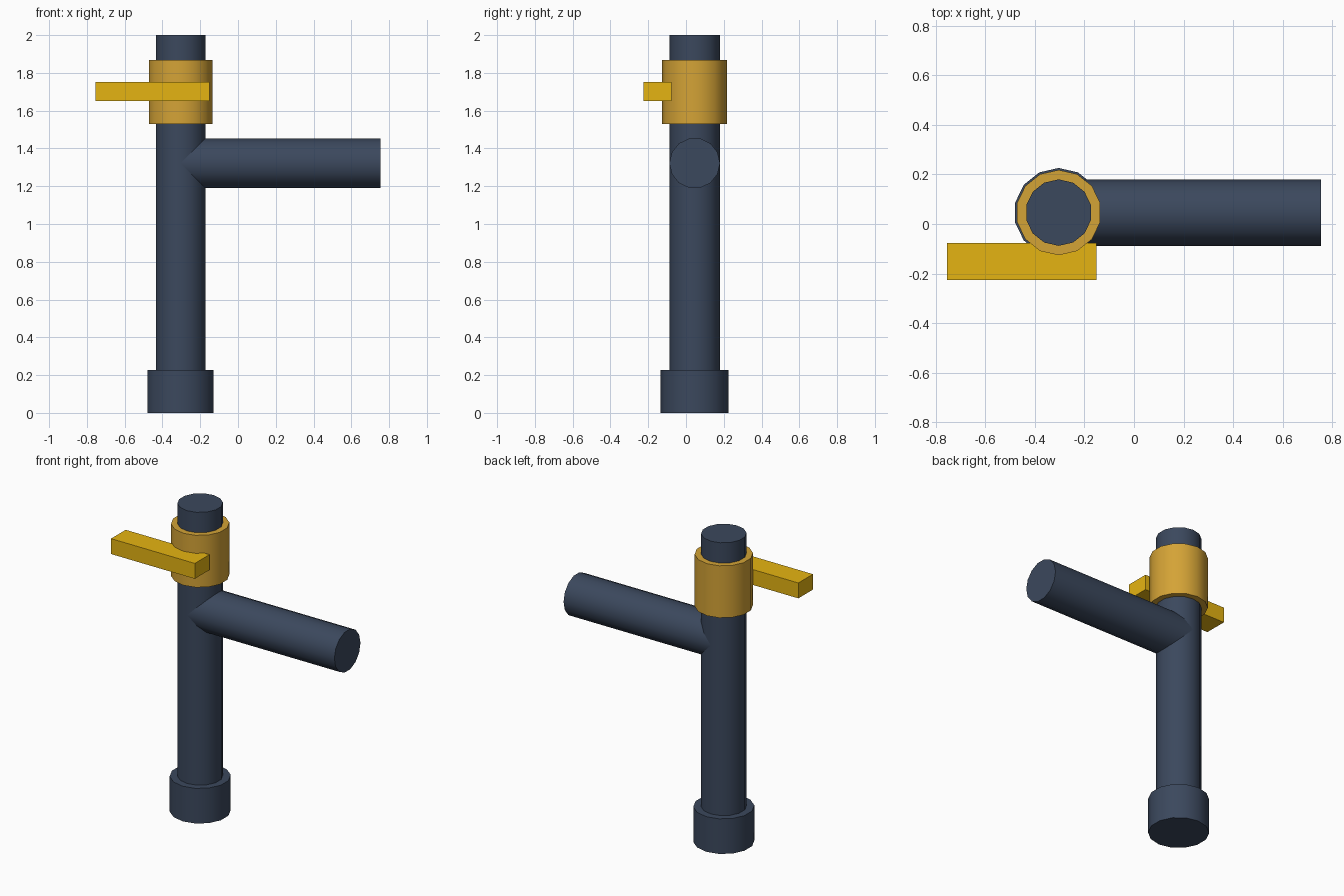
import bpy
import math

cube = bpy.data.objects.get("Cube")
if cube:
    bpy.data.objects.remove(cube, do_unlink=True)

SIDES = 14
AXIS_X, AXIS_Y = -0.304, 0.046
PIPE_RADIUS = 0.134


def material(name, rgb):
    """Flat material from 0-255 display values."""
    linear = [((c / 255 + 0.055) / 1.055) ** 2.4 if c > 10 else c / 255 / 12.92 for c in rgb]
    mat = bpy.data.materials.new(name)
    mat.use_nodes = True
    mat.diffuse_color = (*linear, 1)
    mat.node_tree.nodes["Principled BSDF"].inputs["Base Color"].default_value = (*linear, 1)
    return mat


slate = material("slate blue", (59, 72, 93))
brass = material("brass", (212, 163, 54))
yellow = material("handle yellow", (229, 180, 18))


def finish(name, mat):
    obj = bpy.context.object
    obj.name = name
    obj.data.materials.append(mat)
    return obj


def upright(name, radius, bottom, top, mat):
    """Vertical cylinder on the pipe axis."""
    bpy.ops.mesh.primitive_cylinder_add(
        vertices=SIDES, radius=radius, depth=top - bottom,
        location=(AXIS_X, AXIS_Y, (bottom + top) / 2))
    bpy.ops.object.shade_smooth_by_angle(angle=math.radians(35))
    return finish(name, mat)


# Standing pipe with its foot and valve collar
upright("main_pipe", PIPE_RADIUS, 0, 2, slate)
upright("base_fitting", 0.18, 0, 0.228, slate)
upright("valve_collar", 0.172, 1.53, 1.868, brass)

# Side branch, running from the pipe axis to the left
branch_end = 0.754
bpy.ops.mesh.primitive_cylinder_add(
    vertices=SIDES, radius=PIPE_RADIUS, depth=branch_end - AXIS_X,
    location=((AXIS_X + branch_end) / 2, AXIS_Y, 1.322),
    rotation=(0, math.pi / 2, 0))
bpy.ops.object.shade_smooth_by_angle(angle=math.radians(35))
finish("branch_pipe", slate)

# Lever handle across the front of the collar
bpy.ops.mesh.primitive_cube_add(size=1, location=(-0.453, -0.151, 1.701))
handle = finish("lever_handle", yellow)
handle.scale = (0.602, 0.15, 0.1)
